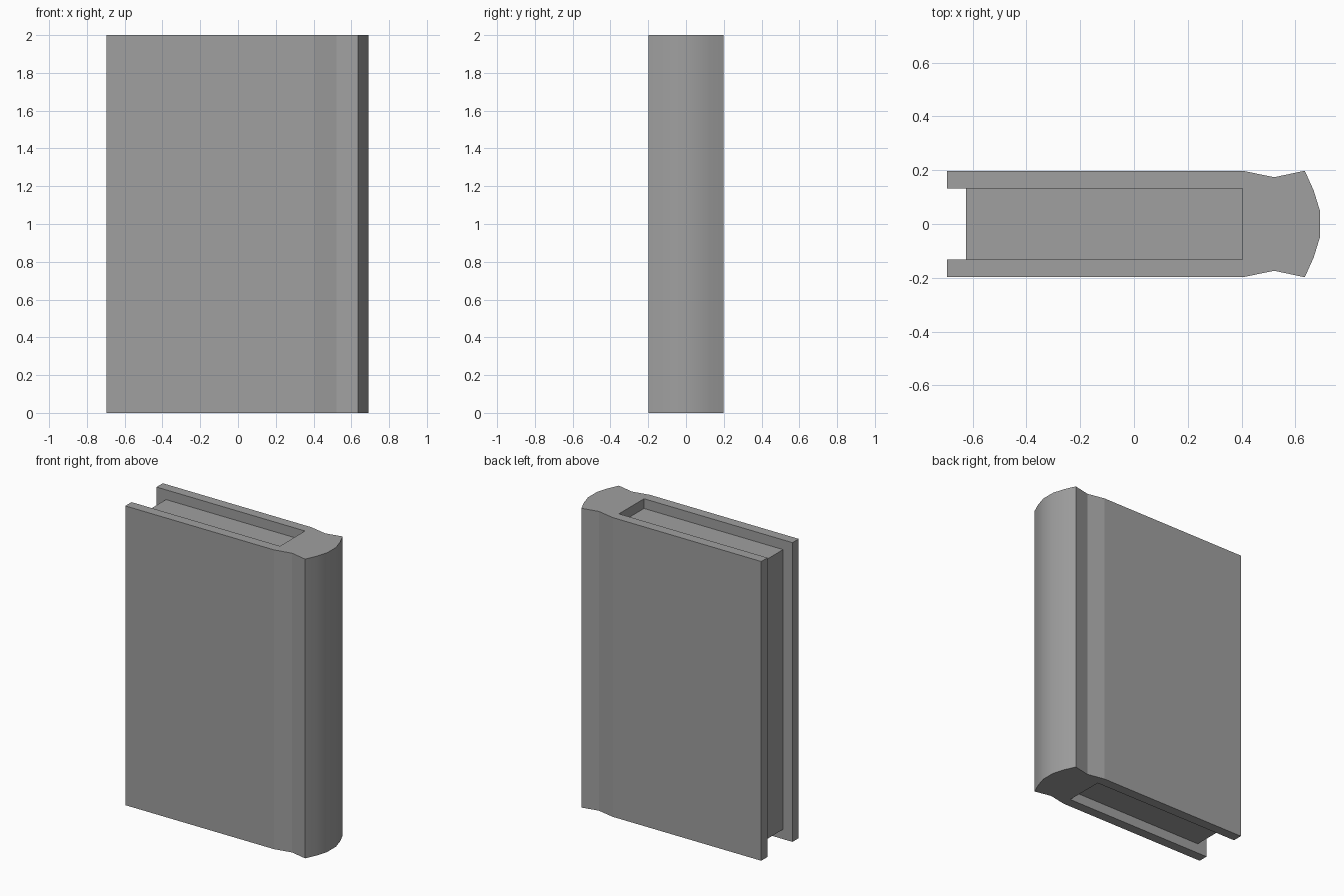
import bpy
import bmesh

cube = bpy.data.objects.get("Cube")
if cube:
    bpy.data.objects.remove(cube, do_unlink=True)

# Single plain colour
grey = bpy.data.materials.new("grey")
grey.use_nodes = True
colour = (0.35, 0.35, 0.35, 1)
grey.diffuse_color = colour
grey.node_tree.nodes["Principled BSDF"].inputs["Base Color"].default_value = colour

HEIGHT = 2.0
INSET = 0.065
FORE, HINGE, SHOULDER = -0.695, 0.403, 0.635
INNER, OUTER = 0.132, 0.198


def extrude_profile(name, points, bottom, top, smooth_from=None):
    """Extrude a top-down outline; side faces beyond smooth_from are rounded."""
    bm = bmesh.new()
    base = bm.faces.new([bm.verts.new((x, y, bottom)) for x, y in points])
    result = bmesh.ops.extrude_face_region(bm, geom=[base], use_keep_orig=True)
    raised = [v for v in result["geom"] if isinstance(v, bmesh.types.BMVert)]
    bmesh.ops.translate(bm, verts=raised, vec=(0, 0, top - bottom))
    bmesh.ops.recalc_face_normals(bm, faces=bm.faces)
    if smooth_from is not None:
        for face in bm.faces:
            face.smooth = (abs(face.normal.z) < 0.5
                           and min(v.co.x for v in face.verts) > smooth_from)
    mesh = bpy.data.meshes.new(name)
    bm.to_mesh(mesh)
    bm.free()
    mesh.materials.append(grey)
    obj = bpy.data.objects.new(name, mesh)
    bpy.context.collection.objects.link(obj)
    return obj


# Cover: two boards, hinge grooves and rounded spine as one outline
half = [(HINGE, INNER), (FORE, INNER), (FORE, OUTER), (HINGE, OUTER),
        (0.522, 0.174), (SHOULDER, OUTER), (0.668, 0.125), (0.692, 0.047)]
mirrored = [(x, -y) for x, y in reversed(half)]
extrude_profile("cover", half + mirrored, 0, HEIGHT, SHOULDER - 0.01)

# Page block, set back from the cover on three sides
pages = [(-0.625, -INNER), (HINGE, -INNER), (HINGE, INNER), (-0.625, INNER)]
extrude_profile("pages", pages, INSET, HEIGHT - INSET)
